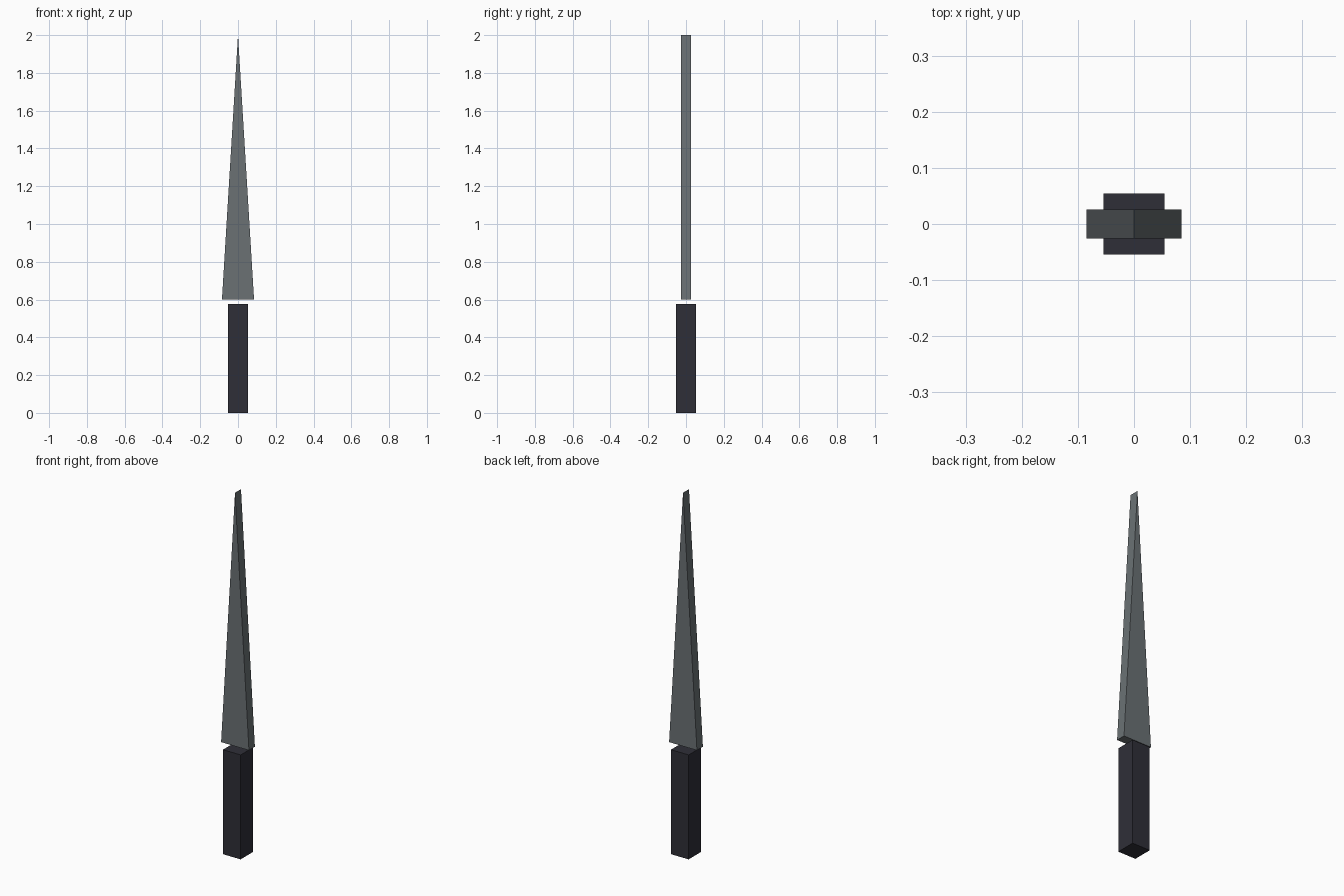
import bpy
import bmesh

if "Cube" in bpy.data.objects:
    bpy.data.objects.remove(bpy.data.objects["Cube"])


def material(name, rgb):
    mat = bpy.data.materials.new(name)
    mat.diffuse_color = (*rgb, 1.0)
    mat.use_nodes = True
    mat.node_tree.nodes["Principled BSDF"].inputs["Base Color"].default_value = mat.diffuse_color
    return mat


def extrude_profile(name, points, half_depth, mat):
    """Extrude an x-z outline along y, centred on y = 0."""
    bm = bmesh.new()
    face = bm.faces.new([bm.verts.new((x, -half_depth, z)) for x, z in points])
    result = bmesh.ops.extrude_face_region(bm, geom=[face])
    verts = [v for v in result["geom"] if isinstance(v, bmesh.types.BMVert)]
    bmesh.ops.translate(bm, verts=verts, vec=(0, 2 * half_depth, 0))
    bmesh.ops.recalc_face_normals(bm, faces=bm.faces)
    mesh = bpy.data.meshes.new(name)
    bm.to_mesh(mesh)
    bm.free()
    mesh.materials.append(mat)
    obj = bpy.data.objects.new(name, mesh)
    bpy.context.collection.objects.link(obj)
    return obj


steel = material("grey_steel", (0.145, 0.165, 0.175))
grip = material("dark_grip", (0.028, 0.028, 0.039))

# Square handle
extrude_profile("handle", [(-0.054, 0), (0.054, 0), (0.054, 0.577), (-0.054, 0.577)],
                0.054, grip)

# Tapered wedge blade, floating just above the handle
extrude_profile("blade", [(-0.085, 0.6), (0.085, 0.6), (0, 2.0)], 0.026, steel)
